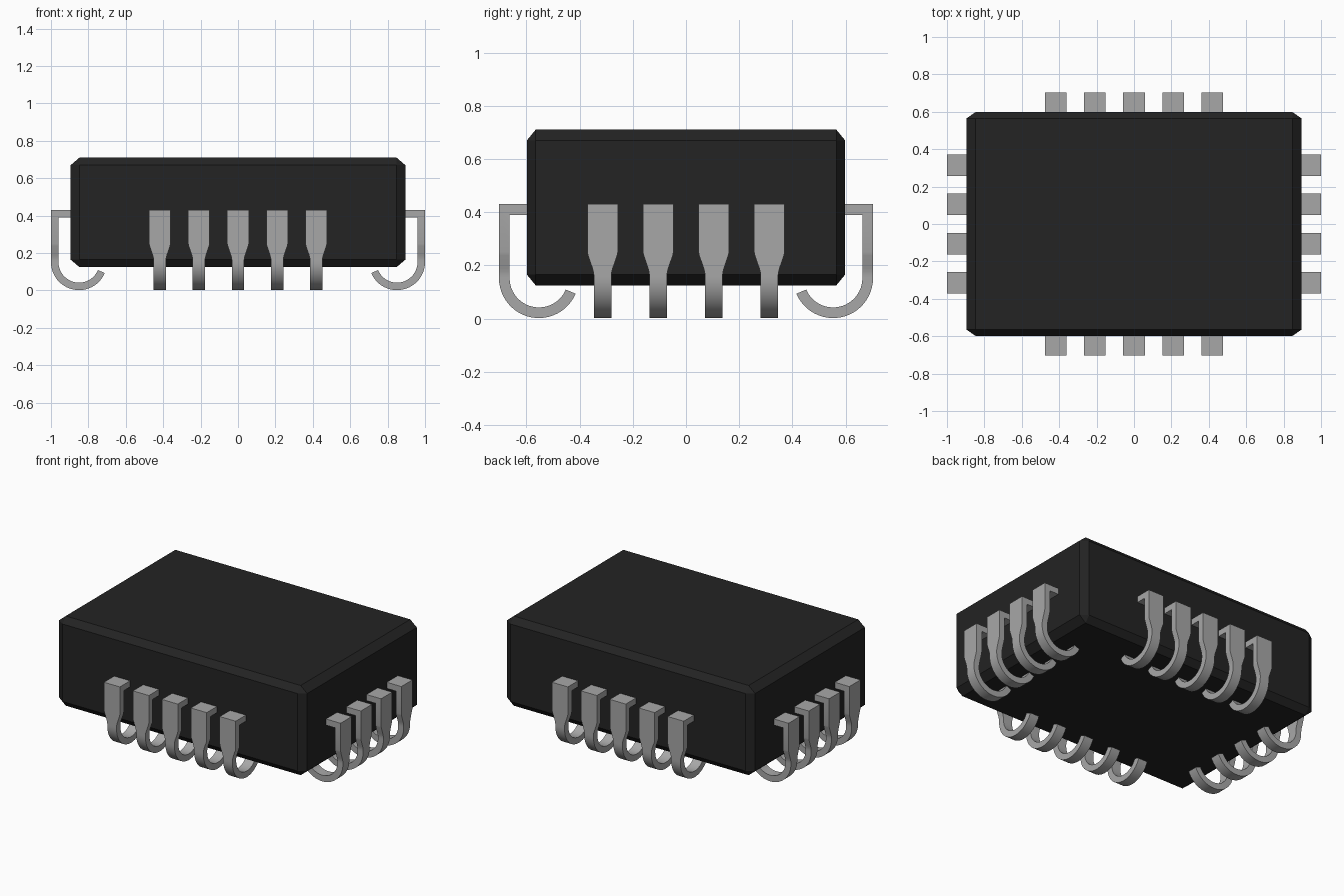
import bpy, bmesh, math
from itertools import product

if "Cube" in bpy.data.objects:
    bpy.data.objects.remove(bpy.data.objects["Cube"], do_unlink=True)


def material(name, value, roughness):
    mat = bpy.data.materials.new(name)
    mat.use_nodes = True
    color = (value, value, value, 1)
    mat.diffuse_color = color
    bsdf = mat.node_tree.nodes["Principled BSDF"]
    bsdf.inputs["Base Color"].default_value = color
    bsdf.inputs["Roughness"].default_value = roughness
    return mat


def make_mesh(bm, name, mat):
    bmesh.ops.recalc_face_normals(bm, faces=bm.faces)
    mesh = bpy.data.meshes.new(name)
    bm.to_mesh(mesh)
    bm.free()
    mesh.materials.append(mat)
    return mesh


def add_object(name, mesh, location=(0, 0, 0), angle=0):
    obj = bpy.data.objects.new(name, mesh)
    obj.location = location
    obj.rotation_euler.z = angle
    bpy.context.collection.objects.link(obj)
    return obj


black = material("black plastic", 0.017, 0.6)
metal = material("grey metal", 0.39, 0.4)

HX, HY = 0.895, 0.598          # half size of the body
Z0, Z1 = 0.125, 0.71           # bottom and top of the body
CX, CY, CZ = 0.047, 0.033, 0.04  # chamfer

# Package body: chamfered box as the hull of its cut corners
bm = bmesh.new()
HZ, ZM = (Z1 - Z0) / 2, (Z0 + Z1) / 2
for sx, sy, sz in product((-1, 1), repeat=3):
    for x, y, z in ((HX, HY - CY, HZ - CZ), (HX - CX, HY, HZ - CZ), (HX - CX, HY - CY, HZ)):
        bm.verts.new((sx * x, sy * y, ZM + sz * z))
bmesh.ops.convex_hull(bm, input=bm.verts)
bmesh.ops.dissolve_limit(bm, angle_limit=0.01, verts=bm.verts, edges=bm.edges)
add_object("package_body", make_mesh(bm, "package_body", black))

# J-shaped lead pointing along +x, with x = 0 on the body wall
OUT, THICK, TOP = 0.105, 0.04, 0.43
WIDE, NARROW = 0.0575, 0.033
RADIUS, BEND_Z = 0.15, 0.152
# stations: (outer point, inner point, half width)
stations = [((-0.015, TOP), (-0.015, TOP - THICK), WIDE),
            ((OUT, TOP), (OUT - THICK, TOP - THICK), WIDE)]
for z, t in ((0.25, 0), (0.237, 0.12), (0.19, 0.78), (0.175, 0.94), (0.163, 1)):
    stations.append(((OUT, z), (OUT - THICK, z), WIDE + (NARROW - WIDE) * t))
STEPS = 24
for i in range(STEPS + 1):
    a = -math.radians(157) * i / STEPS
    ring = [(OUT - RADIUS + r * math.cos(a), BEND_Z + r * math.sin(a))
            for r in (RADIUS, RADIUS - THICK)]
    stations.append((*ring, NARROW))

bm = bmesh.new()
rings = []
for (ox, oz), (ix, iz), w in stations:
    rings.append([bm.verts.new(p) for p in
                  ((ox, -w, oz), (ox, w, oz), (ix, w, iz), (ix, -w, iz))])
for r0, r1 in zip(rings, rings[1:]):
    for k in range(4):
        n = (k + 1) % 4
        bm.faces.new((r0[k], r0[n], r1[n], r1[k]))
bm.faces.new(rings[0])
bm.faces.new(rings[-1])
lead_mesh = make_mesh(bm, "lead", metal)

# Leads: five along front and back, four along each end
PITCH = 0.209
leads = []
for side, angle, count in (("left", 0, 4), ("back", 90, 5), ("right", 180, 4), ("front", 270, 5)):
    a = math.radians(angle)
    for i in range(count):
        s = (i - (count - 1) / 2) * PITCH
        if side in ("left", "right"):
            loc = (HX * math.cos(a), s, 0)
        else:
            loc = (s, HY * math.sin(a), 0)
        leads.append(add_object(f"{side}_lead_{i + 1}", lead_mesh, loc, a))

# Smooth the bends, keep the edges crisp (the mesh is shared)
bpy.ops.object.select_all(action='DESELECT')
leads[0].select_set(True)
bpy.context.view_layer.objects.active = leads[0]
bpy.ops.object.shade_smooth_by_angle(angle=math.radians(30))
